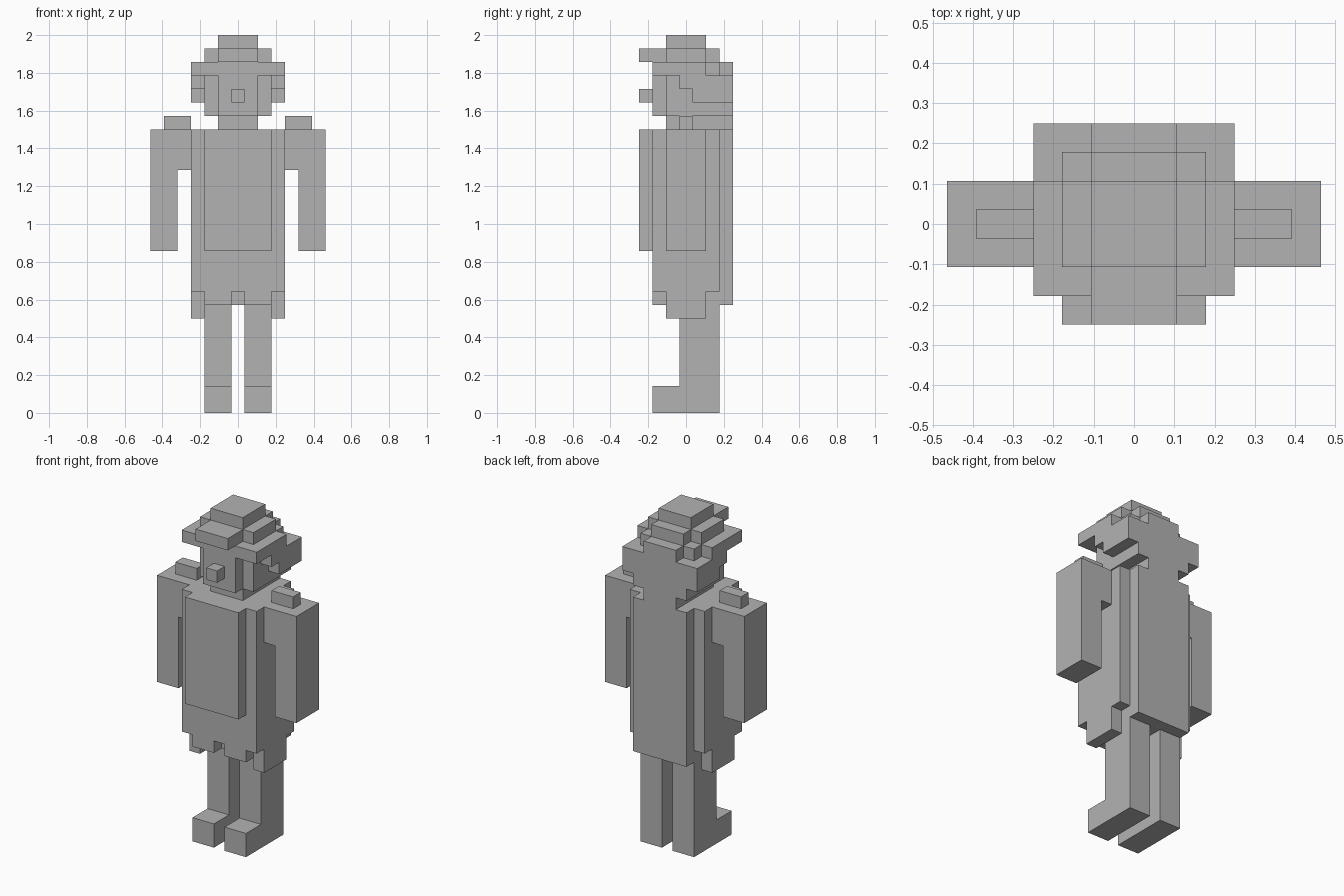
import bpy
import bmesh
from itertools import product
from mathutils import Vector

cube = bpy.data.objects.get("Cube")
if cube:
    bpy.data.objects.remove(cube, do_unlink=True)

UNIT = 2 / 28  # edge length of one building block

grey = bpy.data.materials.new("plain grey")
grey.use_nodes = True
colour = (0.45, 0.45, 0.45, 1)
grey.diffuse_color = colour
grey.node_tree.nodes["Principled BSDF"].inputs["Base Color"].default_value = colour


def block(x, y, z):
    """Cells of a box given inclusive ranges, mirrored across x."""
    ranges = [range(lo, hi + 1) for lo, hi in (x, y, z)]
    cells = set(product(*ranges))
    return cells | {(-i, j, k) for i, j, k in cells}


parts = {
    # Legs with feet pointing forward
    "legs": block((1, 2), (0, 2), (0, 7)) | block((1, 2), (-2, -1), (0, 1)),
    # Tunic with front panel and back panel
    "tunic": block((0, 3), (-2, 2), (9, 20)),
    "front_panel": block((0, 2), (-3, -3), (12, 20)),
    "back_panel": block((0, 2), (3, 3), (8, 20)),
    # Ragged hem under the tunic
    "hem": block((1, 2), (-2, -2), (8, 8))
    | block((0, 2), (-1, 2), (8, 8))
    | block((3, 3), (-1, 1), (7, 8)),
    # Arms and shoulder pads
    "arms": block((4, 6), (-1, 1), (18, 20)) | block((5, 6), (-1, 1), (12, 17)),
    "shoulder_pads": block((4, 5), (0, 0), (21, 21)),
    # Head
    "neck": block((0, 1), (-1, 3), (21, 21)),
    "head": block((0, 2), (-1, 2), (22, 24)) | block((0, 1), (-2, -2), (22, 24)),
    "nose": block((0, 0), (-3, -3), (23, 23)),
    # Hair, stepped down towards the back
    "hair": block((0, 2), (3, 3), (22, 24))
    | block((3, 3), (0, 3), (24, 24))
    | block((3, 3), (1, 3), (23, 23)),
    # Hat with rounded steps and a brim at the front
    "hat": block((0, 3), (-2, 1), (25, 25))
    | block((0, 2), (2, 2), (25, 25))
    | block((0, 1), (3, 3), (25, 25))
    | block((0, 2), (-1, 1), (26, 26))
    | block((0, 1), (-3, 2), (26, 26))
    | block((0, 1), (-1, 1), (27, 27)),
}

solid = set().union(*parts.values())
directions = [Vector(s * (a == i) for a in range(3)) for i in range(3) for s in (1, -1)]


def build(name, cells):
    """Skin the outer faces of a part and merge the flat regions."""
    bm = bmesh.new()
    for cell in sorted(cells):
        centre = Vector(cell) + Vector((0, 0, 0.5))
        for n in directions:
            if tuple(int(c) for c in Vector(cell) + n) in solid:
                continue
            u = Vector((n.y, n.z, n.x))
            v = n.cross(u)
            corners = [centre + (n + a * u + b * v) / 2
                       for a, b in ((-1, -1), (1, -1), (1, 1), (-1, 1))]
            bm.faces.new([bm.verts.new(c * UNIT) for c in corners])
    bmesh.ops.remove_doubles(bm, verts=bm.verts, dist=UNIT / 100)
    bmesh.ops.dissolve_limit(bm, angle_limit=0.01, verts=bm.verts, edges=bm.edges)
    mesh = bpy.data.meshes.new(name)
    bm.to_mesh(mesh)
    bm.free()
    mesh.materials.append(grey)
    bpy.context.collection.objects.link(bpy.data.objects.new(name, mesh))


for name, cells in parts.items():
    build(name, cells)
